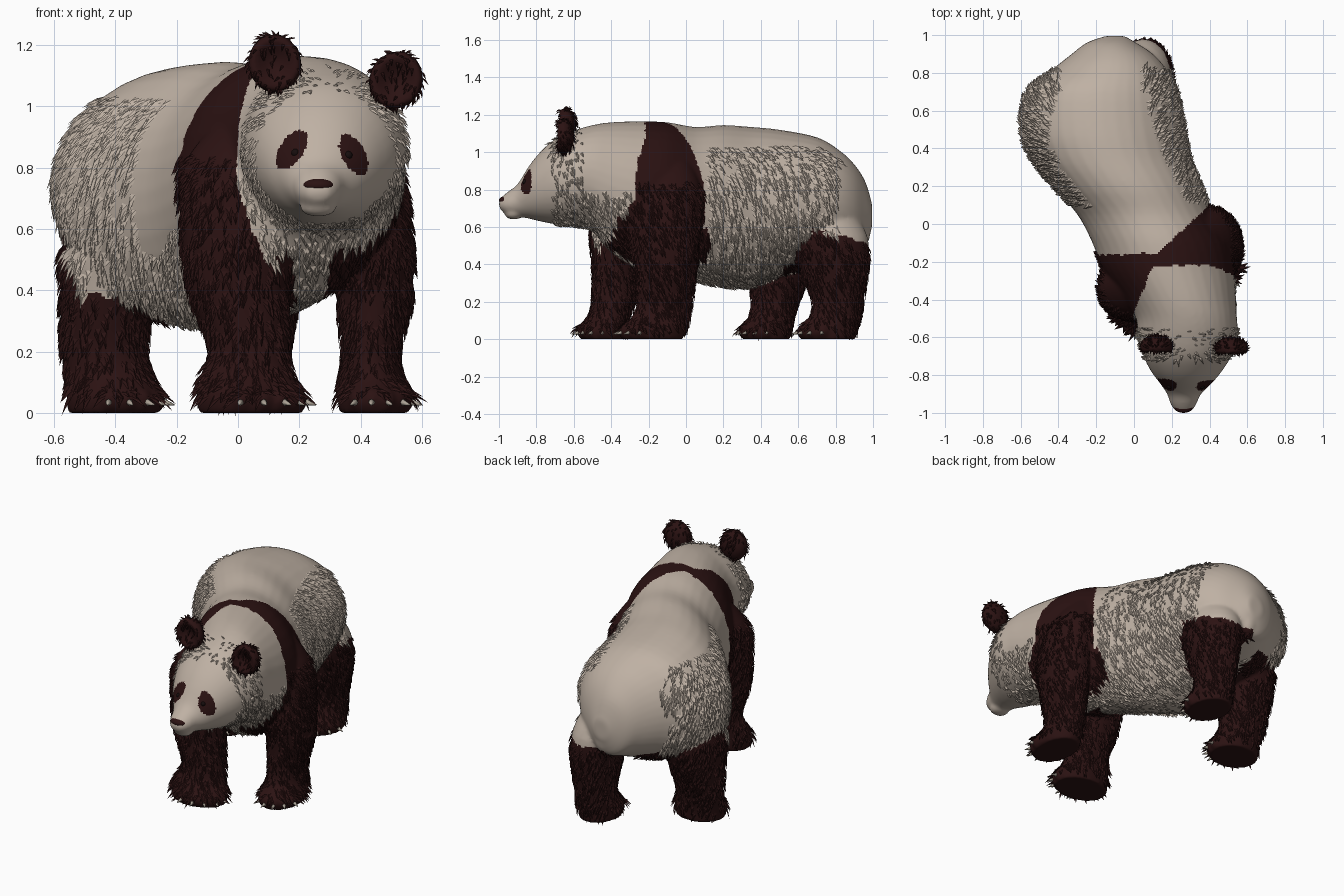
import bpy, bmesh, math, random
from mathutils import Vector, Matrix, noise

random.seed(4)
if "Cube" in bpy.data.objects:
    bpy.data.objects.remove(bpy.data.objects["Cube"])


def material(name, color, rough=0.8):
    m = bpy.data.materials.new(name)
    m.use_nodes = True
    m.diffuse_color = (*color, 1)
    bsdf = m.node_tree.nodes["Principled BSDF"]
    bsdf.inputs["Base Color"].default_value = (*color, 1)
    bsdf.inputs["Roughness"].default_value = rough
    return m


CREAM = material("cream fur", (0.52, 0.44, 0.37))
DARK = material("dark brown fur", (0.024, 0.006, 0.006))
CLAW = material("claw grey", (0.42, 0.37, 0.31))
BLACK = material("eye black", (0.008, 0.004, 0.004), 0.3)


def make(name, bm, mats, smooth=True):
    bmesh.ops.recalc_face_normals(bm, faces=bm.faces)
    me = bpy.data.meshes.new(name)
    bm.to_mesh(me)
    bm.free()
    for m in mats:
        me.materials.append(m)
    me.polygons.foreach_set("use_smooth", [smooth] * len(me.polygons))
    ob = bpy.data.objects.new(name, me)
    bpy.context.collection.objects.link(ob)
    return ob


def ball(bm, loc, scale, segs=20):
    return bmesh.ops.create_uvsphere(bm, u_segments=segs, v_segments=segs // 2, radius=1,
                                     matrix=Matrix.LocRotScale(Vector(loc), None, Vector(scale)))["verts"]


def spline(rings, steps=4):
    """Catmull-Rom through the ring values"""
    pts = [Vector(r) for r in rings]
    out = []
    for i in range(len(pts) - 1):
        a, b, c, d = pts[max(i - 1, 0)], pts[i], pts[i + 1], pts[min(i + 2, len(pts) - 1)]
        for k in range(steps):
            t = k / steps
            out.append(0.5 * (2 * b + (c - a) * t + (2 * a - 5 * b + 4 * c - d) * t * t
                              + (3 * b - a - 3 * c + d) * t ** 3))
    return out + [pts[-1]]


def loft(bm, rings, upright, segs=36):
    """Skin elliptical rings: position, two centres, two radii"""
    prev = None
    for n, (t, u, v, ru, rv) in enumerate(spline(rings)):
        ring = []
        for k in range(segs):
            a = math.tau * k / segs
            p, q = u + ru * math.cos(a), v + rv * math.sin(a)
            ring.append(bm.verts.new((p, q, t) if upright else (p, t, q)))
        if prev:
            for k in range(segs):
                j = (k + 1) % segs
                bm.faces.new((prev[k], prev[j], ring[j], ring[k]))
        else:
            bm.faces.new(ring)
        prev = ring
    bm.faces.new(prev)


# Trunk, neck and head: y, right x, left x, bottom z, top z
TRUNK = [
    (.995, -.15, -.05, .6, .72), (.96, -.25, .01, .5, .84), (.9, -.33, .1, .47, .935),
    (.82, -.43, .17, .44, 1.01), (.7, -.57, .23, .4, 1.08), (.5, -.6, .27, .33, 1.12),
    (.35, -.55, .3, .28, 1.135), (.2, -.43, .36, .28, 1.145), (.05, -.3, .42, .31, 1.135),
    (-.1, -.22, .5, .35, 1.16), (-.25, -.16, .53, .38, 1.165), (-.4, -.05, .54, .48, 1.16),
    (-.5, .01, .545, .58, 1.145), (-.6, .02, .55, .605, 1.115), (-.7, .05, .515, .615, 1.07),
    (-.78, .09, .465, .63, 1), (-.84, .135, .415, .645, .925), (-.9, .175, .355, .655, .83),
    (-.95, .192, .332, .665, .79), (-.985, .215, .309, .685, .76), (-1, .24, .285, .71, .735)]

# Legs: z, centre x, centre y, radius x, radius y
LEGS = {
    "front_left": [(0, .445, -.18, .115, .165), (.06, .445, -.175, .12, .175), (.13, .435, -.13, .1, .15),
                   (.22, .435, -.115, .095, .15), (.4, .445, -.11, .125, .165), (.6, .43, -.12, .135, .2),
                   (.8, .4, -.09, .13, .17), (.95, .33, -.09, .1, .12)],
    "front_right": [(0, .04, -.44, .17, .125), (.06, .04, -.44, .175, .13), (.13, .03, -.41, .15, .11),
                    (.22, .035, -.385, .13, .115), (.4, 0, -.375, .16, .125), (.6, 0, -.36, .185, .15),
                    (.8, 0, -.33, .18, .15), (.95, .06, -.28, .13, .12)],
    "rear_left": [(0, .06, .76, .12, .15), (.06, .06, .76, .12, .155), (.13, .06, .8, .11, .135),
                  (.22, .06, .81, .11, .14), (.4, .06, .79, .14, .185), (.55, .04, .76, .16, .21),
                  (.7, 0, .72, .15, .17)],
    "rear_right": [(0, -.405, .43, .15, .13), (.06, -.405, .43, .155, .135), (.13, -.42, .46, .14, .12),
                   (.22, -.435, .48, .14, .13), (.4, -.42, .5, .16, .19), (.55, -.38, .5, .19, .23),
                   (.7, -.3, .5, .15, .2)]}
HEADING = {"front_left": -70, "front_right": -52, "rear_left": -60, "rear_right": -48}

bm, claws = bmesh.new(), bmesh.new()
loft(bm, [(y, (a + b) / 2, (c + d) / 2, (b - a) / 2, (d - c) / 2) for y, a, b, c, d in TRUNK], False)
ball(bm, (-.09, .93, .6), (.07, .06, .12))           # tail
ball(bm, (.262, -.92, .668), (.06, .05, .028))       # lower lip
for name, rings in LEGS.items():
    loft(bm, rings, True)
    _, cx, cy, rx, ry = rings[0]
    for k in range(-2, 3):                           # toes and claws
        a = math.radians(HEADING[name] + k * 24)
        out = Vector((math.cos(a), math.sin(a), -.25)).normalized()
        toe = Vector((cx + rx * .9 * math.cos(a), cy + ry * .9 * math.sin(a), .042))
        ball(bm, toe, (.036, .036, .04), 12)
        bmesh.ops.create_cone(claws, cap_ends=True, segments=8, radius1=.013, radius2=.002, depth=.045,
                              matrix=Matrix.LocRotScale(toe + out * .042, out.to_track_quat("Z", "Y"), None))
make("claws", claws, [CLAW])

# Fuse the masses into one skin
body = make("body", bm, [CREAM, DARK])
fuse = body.modifiers.new("fuse", "REMESH")
fuse.mode, fuse.voxel_size = "VOXEL", 0.011
relax = body.modifiers.new("relax", "SMOOTH")
relax.factor, relax.iterations = 0.5, 6
deps = bpy.context.evaluated_depsgraph_get()
skin = bpy.data.meshes.new_from_object(body.evaluated_get(deps))
body.modifiers.clear()
body.data = skin
skin.name = "body"


def clamp(v):
    return max(0, min(1, v))


def in_patch(x, z, cx, cz, tilt):
    dx, dz = x - cx, z - cz
    u = dx * math.cos(tilt) + dz * math.sin(tilt)
    v = dz * math.cos(tilt) - dx * math.sin(tilt)
    return (u / .038) ** 2 + (v / .072) ** 2 < 1


def is_dark(c):
    x, y, z = c
    if y < -.74:                                     # eye patches
        return in_patch(x, z, .175, .858, -.6) or in_patch(x, z, .377, .842, .5)
    if z < .26:
        return True
    y += noise.noise(c * 22) * .015
    z += noise.noise(c * 30) * .015
    if y > .25:                                      # thighs
        mid = .67 if x > -.15 else .46
        top = .6 - 1.5 * max(0, mid - y) - .3 * max(0, y - mid)
        return z < top and abs(x + .17) > .07
    if z < .6 and .18 < x < .3:                      # pale chest
        return False
    back = -.16 + .28 * clamp((x - .12) / .3)        # shoulder band
    if z < .6 and x > .28:
        back = .12
    front = -.22 - .3 * clamp((.1 - x) / .12) - .06 * clamp((x - .4) / .15) - max(0, .75 - z)
    return front < y < back


def hair(c, n, dark):
    """Tuft length at a place on the skin"""
    x, y, z = c
    if y < -.72 or z < .06:
        return 0
    if dark:
        return .065 if z < .85 else 0
    if y < -.56:
        return .045 if z < 1.08 else .025
    if y < -.3 and z < .8:
        return .06
    if abs(n.x) > .45 and .1 < y < .8 and .35 < z < 1.04:
        return .075
    return .05 if n.z < -.3 and y < .8 else 0


tufts = bmesh.new()


def add_tuft(c, n, length, index):
    flow = Vector((random.uniform(-.3, .3), .35, -1))
    flow = flow - n * flow.dot(n)
    if flow.length < .2:
        return
    flow.normalize()
    side = n.cross(flow) * length * .24
    root = c - n * .005
    length *= random.uniform(.7, 1.2)
    left, right, ridge, tip = [tufts.verts.new(p) for p in (
        root - side, root + side, c + flow * length * .45 + n * .009, c + flow * length + n * .012)]
    for tri in ((left, ridge, tip), (ridge, right, tip), (left, right, ridge), (left, tip, right)):
        tufts.faces.new(tri).material_index = index


for p in skin.polygons:
    c = p.center.copy()
    p.material_index = int(is_dark(c))
    p.use_smooth = True
    if random.random() < .14:
        length = hair(c, p.normal, p.material_index)
        if length:
            add_tuft(c, p.normal.copy(), length, p.material_index)

# Ears: balls with a dished front
for name, loc, lean in (("ear_right", (.12, -.645, 1.14), -.2), ("ear_left", (.515, -.655, 1.085), .4)):
    ear = bmesh.new()
    ball(ear, (0, 0, 0), (1, 1, 1), 32)
    for v in ear.verts:
        r = min(1, math.hypot(v.co.x, v.co.z))
        if v.co.y < 0:
            v.co.y = -1.4 * r * r * math.sqrt(1 - r * r)
        v.co *= 1 + .05 * noise.noise(v.co * 6)
    turn = Matrix.Rotation(lean, 4, "Y")
    ear.transform(Matrix.Translation(loc) @ turn @ Matrix.Diagonal((.086, .058, .094, 1)))
    ob = make(name, ear, [DARK])
    for p in ob.data.polygons:
        if random.random() < .3:
            add_tuft(p.center.copy(), p.normal.copy(), .03, 1)
make("fur_tufts", tufts, [CREAM, DARK], False)

# Nose and eyes
nose = bmesh.new()
ball(nose, (.262, -.968, .742), (.05, .032, .023), 24)
make("nose", nose, [DARK])
bpy.context.view_layer.update()
for name, x, z in (("eye_right", .185, .85), ("eye_left", .362, .842)):
    hit, spot, normal, _ = body.ray_cast((x, -2, z), (0, 1, 0))
    if hit:
        eye = bmesh.new()
        ball(eye, spot - normal * .006, (.014, .014, .014), 16)
        make(name, eye, [BLACK])
